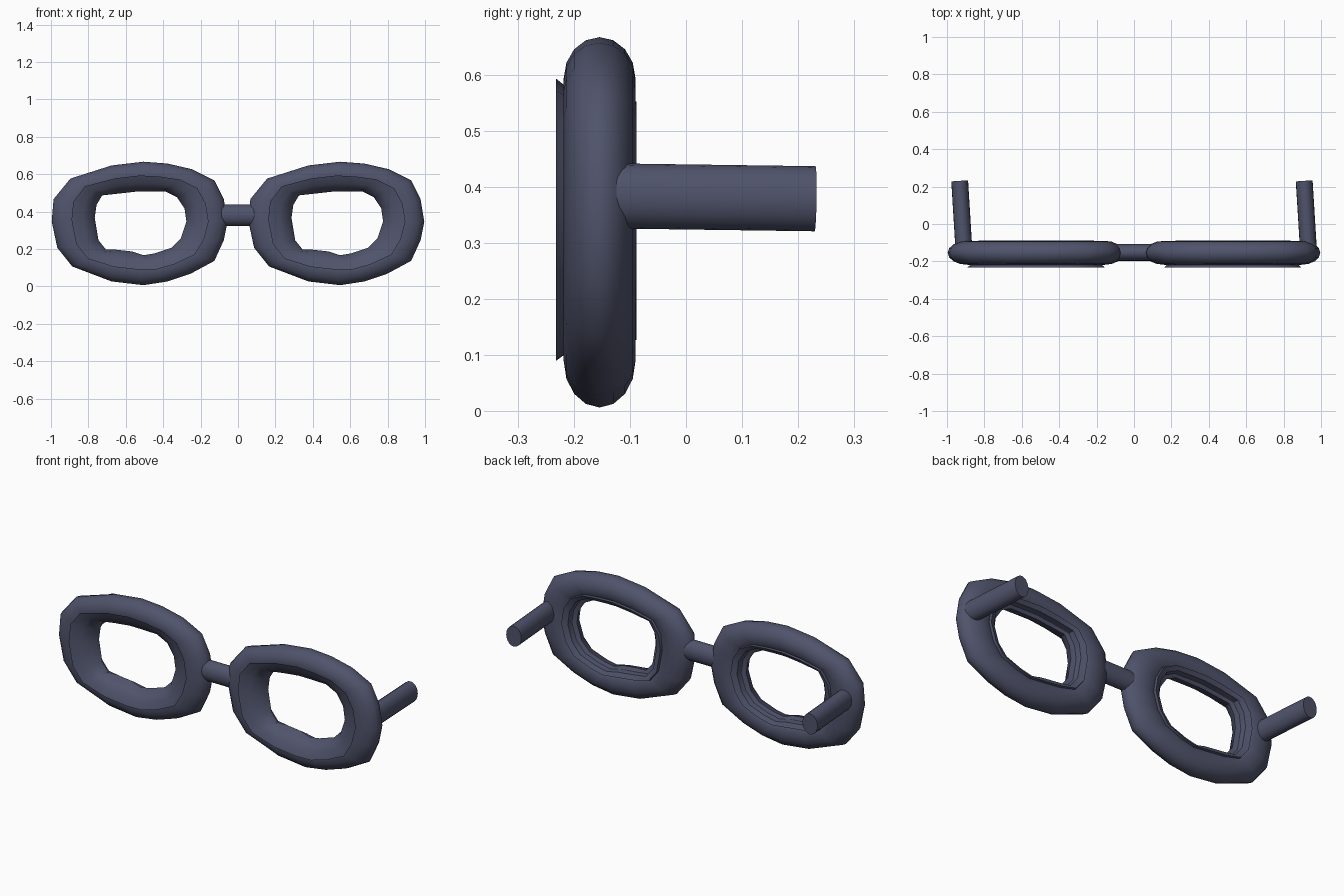
import bpy, bmesh, math
from mathutils import Vector

default = bpy.data.objects.get("Cube")
if default:
    bpy.data.objects.remove(default, do_unlink=True)

# Single frame colour
slate = bpy.data.materials.new("slate_blue")
slate.use_nodes = True
slate.diffuse_color = (0.08, 0.088, 0.148, 1)
slate.node_tree.nodes["Principled BSDF"].inputs["Base Color"].default_value = slate.diffuse_color

# Rounded-square outlines of one eye ring, in hundredths (x, z)
OUTER = [(-47, 1), (-46, 13), (-37, 24), (-15, 31), (2, 33), (15, 32),
         (28, 29), (40, 23), (45, 13), (47, 1), (45, -9), (40, -20),
         (27, -27), (15, -31), (2, -33), (-15, -31), (-36, -23), (-44, -13)]
INNER = [(-24, 3), (-23, 10), (-20, 15), (-11, 16), (-2, 17), (5, 17),
         (14, 17), (20, 14), (24, 8), (25, 1), (22, -8), (17, -13),
         (8, -16), (2, -17), (-4, -15), (-13, -14), (-18, -14), (-22, -9)]
RING_X = 0.526
RING_Z = 0.337
RING_Y = -0.154


def finish(bm, name, angle):
    """Turn a bmesh into a smooth-shaded, coloured object."""
    bmesh.ops.recalc_face_normals(bm, faces=bm.faces)
    mesh = bpy.data.meshes.new(name)
    bm.to_mesh(mesh)
    bm.free()
    mesh.materials.append(slate)
    obj = bpy.data.objects.new(name, mesh)
    bpy.context.collection.objects.link(obj)
    bpy.ops.object.select_all(action="DESELECT")
    obj.select_set(True)
    bpy.context.view_layer.objects.active = obj
    bpy.ops.object.shade_smooth_by_angle(angle=math.radians(angle))
    return obj


def ring(name, centre_x, profile, angle):
    """Sweep a closed (inward fraction, y) profile around the eye outline."""
    bm = bmesh.new()
    loops = []
    for outer, inner in zip(OUTER, INNER):
        a, b = Vector(outer) / 100, Vector(inner) / 100
        loop = []
        for inward, y in profile:
            p = a.lerp(b, inward)
            loop.append(bm.verts.new((centre_x + p.x, y, RING_Z + p.y)))
        loops.append(loop)
    count = len(profile)
    for i, loop in enumerate(loops):
        following = loops[(i + 1) % len(loops)]
        for j in range(count):
            k = (j + 1) % count
            bm.faces.new((loop[j], loop[k], following[k], following[j]))
    return finish(bm, name, angle)


def rod(name, start, end, narrow, tall, sides=20):
    """Capped elliptical rod between two points, tall axis near z."""
    start, end = Vector(start), Vector(end)
    axis = (end - start).normalized()
    across = axis.cross(Vector((0, 0, 1))).normalized()
    up = across.cross(axis)
    bm = bmesh.new()
    rims = []
    for point in (start, end):
        rim = []
        for i in range(sides):
            t = math.tau * i / sides
            rim.append(bm.verts.new(point + across * narrow * math.cos(t)
                                    + up * tall * math.sin(t)))
        bm.faces.new(rim)
        rims.append(rim)
    for i in range(sides):
        k = (i + 1) % sides
        bm.faces.new((rims[0][i], rims[0][k], rims[1][k], rims[1][i]))
    return finish(bm, name, 40)


# Oval tube section of the main rims
tube = []
for step in range(16):
    t = math.tau * step / 16
    tube.append((0.46 - 0.46 * math.cos(t), RING_Y + 0.064 * math.sin(t)))

# Liner section: front lip, sloping throat, rear step and rear lip
liner = [(0.46, -0.232), (0.72, -0.216), (0.92, -0.185), (1, -0.14),
         (0.88, -0.13), (0.86, -0.102), (0.72, -0.088), (0.68, -0.12),
         (0.62, -0.2)]

for side, sign in (("right", -1), ("left", 1)):
    ring(side + "_rim", sign * RING_X, tube, 60)
    ring(side + "_rim_liner", sign * RING_X, liner, 40)
    # Temple arms lean the same way on both sides
    base_x = 0.932 if sign > 0 else -0.91
    rod(side + "_temple_arm", (base_x, -0.127, 0.384),
        (base_x - 0.022, 0.23, 0.379), 0.045, 0.058)

# Nose bridge
rod("nose_bridge", (-0.14, -0.152, 0.381), (0.14, -0.152, 0.381), 0.045, 0.057)
